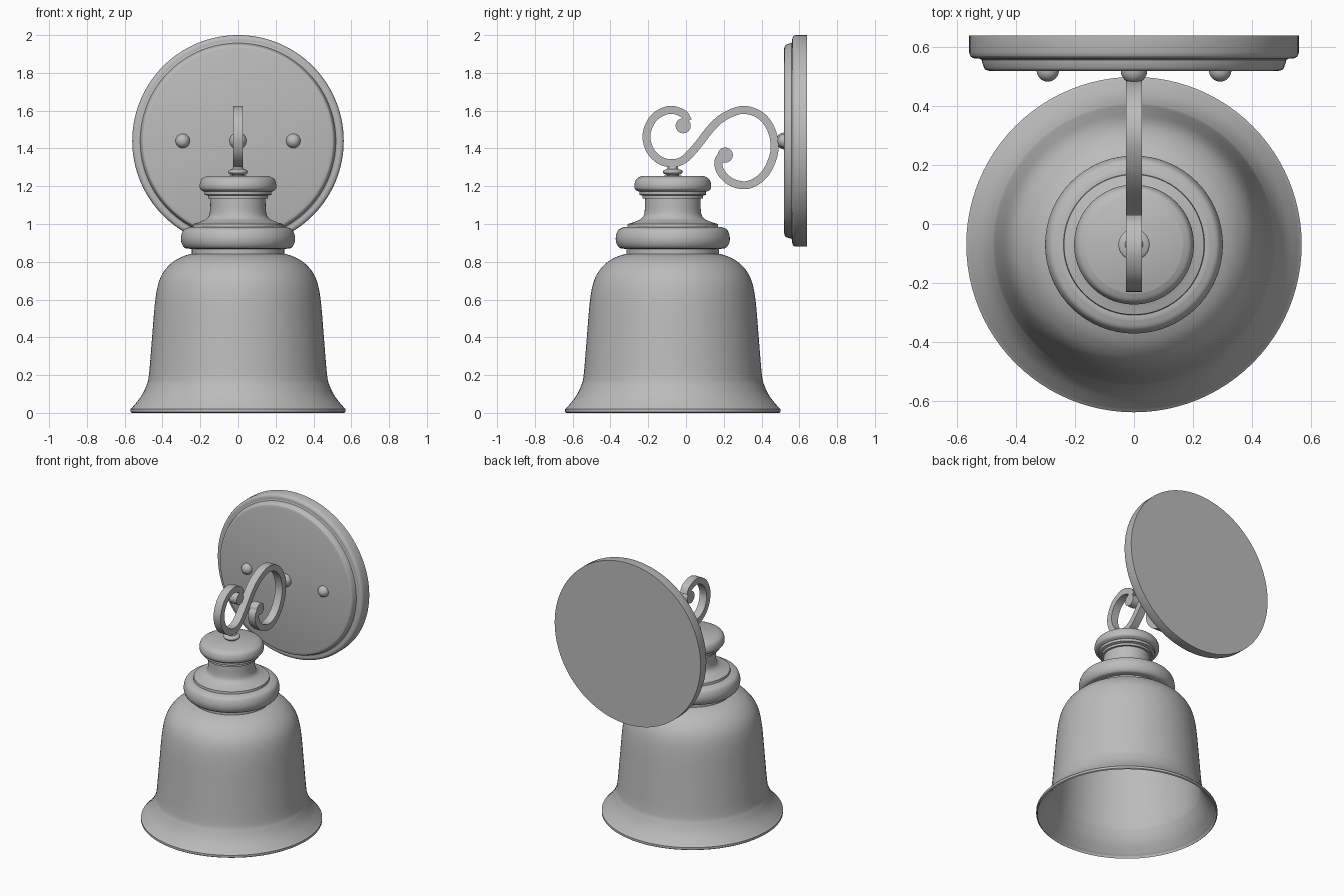
import bpy, bmesh, math
from mathutils import Vector, Matrix

cube = bpy.data.objects.get("Cube")
if cube:
    bpy.data.objects.remove(cube)

grey = bpy.data.materials.new("satin grey metal")
grey.use_nodes = True
GREY = (0.5, 0.5, 0.5, 1)
grey.diffuse_color = GREY
grey.node_tree.nodes["Principled BSDF"].inputs["Base Color"].default_value = GREY

LAMP_Y = -0.07
PLATE_Z = 1.44


def smooth_path(points, steps=6):
    """Catmull-Rom curve through 2D points."""
    p = [Vector(q) for q in points]
    p = [2 * p[0] - p[1]] + p + [2 * p[-1] - p[-2]]
    out = []
    for a, b, c, d in zip(p, p[1:], p[2:], p[3:]):
        for i in range(steps):
            t = i / steps
            out.append(0.5 * (2 * b + (c - a) * t + (2 * a - 5 * b + 4 * c - d) * t * t
                              + (3 * b - a - 3 * c + d) * t ** 3))
    return out + [p[-2]]


def finish(name, bm, angle=35):
    bmesh.ops.recalc_face_normals(bm, faces=bm.faces)
    mesh = bpy.data.meshes.new(name)
    bm.to_mesh(mesh)
    bm.free()
    obj = bpy.data.objects.new(name, mesh)
    bpy.context.collection.objects.link(obj)
    mesh.materials.append(grey)
    bpy.ops.object.select_all(action="DESELECT")
    bpy.context.view_layer.objects.active = obj
    obj.select_set(True)
    bpy.ops.object.shade_smooth_by_angle(angle=math.radians(angle))
    return obj


def lathe(name, profile, matrix, segments=96):
    """Spin a (radius, height) profile around z, then place it."""
    bm = bmesh.new()
    verts = [bm.verts.new((r, 0, z)) for r, z in profile]
    edges = [bm.edges.new(pair) for pair in zip(verts, verts[1:])]
    bmesh.ops.spin(bm, geom=verts + edges, axis=(0, 0, 1), cent=(0, 0, 0),
                   angle=math.tau, steps=segments)
    bmesh.ops.remove_doubles(bm, verts=bm.verts, dist=0.0002)
    bm.transform(matrix)
    return finish(name, bm)


def ball(name, centre, radius, scale=(1, 1, 1)):
    bm = bmesh.new()
    bmesh.ops.create_uvsphere(bm, u_segments=32, v_segments=16, radius=radius)
    bm.transform(Matrix.Translation(centre) @ Matrix.Diagonal((*scale, 1)))
    return finish(name, bm)


on_lamp = Matrix.Translation((0, LAMP_Y, 0))

# Bell shade: outer curve, thin rim, inner curve
outer = smooth_path([(0.25, 0.842), (0.30, 0.825), (0.35, 0.795), (0.395, 0.745), (0.423, 0.68),
                     (0.44, 0.58), (0.455, 0.4), (0.472, 0.2), (0.487, 0.14), (0.515, 0.085),
                     (0.555, 0.035), (0.57, 0.02)])
inner = [Vector((max(r - 0.012, 0), z - 0.006)) for r, z in reversed(outer)]
lathe("bell_shade", [(0, 0.842)] + outer + [(0.57, 0.005), (0.563, 0)] + inner + [(0, 0.836)], on_lamp)

# Fitter: lower collar, rolled ring, waist and rounded cap
ring = smooth_path([(0.25, 0.868), (0.282, 0.874), (0.299, 0.9), (0.301, 0.935),
                    (0.287, 0.97), (0.255, 0.985)])
waist = smooth_path([(0.238, 1.0), (0.2, 1.012), (0.165, 1.03), (0.15, 1.06), (0.146, 1.135)])
cap = smooth_path([(0.182, 1.172), (0.2, 1.185), (0.203, 1.21), (0.192, 1.238), (0.165, 1.254)])
lathe("shade_fitter", [(0, 0.835), (0.245, 0.835), (0.245, 0.868)] + ring + [(0.24, 0.985)]
      + waist + [(0.16, 1.135), (0.16, 1.15), (0.177, 1.155), (0.177, 1.172)] + cap
      + [(0, 1.256)], on_lamp)

# Small finial joining the cap to the scroll
lathe("finial", [(0, 1.25), (0.032, 1.25), (0.032, 1.262)]
      + smooth_path([(0.04, 1.262), (0.052, 1.272), (0.05, 1.283), (0.03, 1.291)])
      + [(0.024, 1.31), (0, 1.31)], on_lamp, 48)

# S-shaped scroll arm: flat bar swept along a curve in the y-z plane
path = smooth_path([(0.012, 1.545), (-0.016, 1.585), (-0.09, 1.604), (-0.17, 1.562),
                    (-0.209, 1.475), (-0.19, 1.39), (-0.135, 1.336), (-0.07, 1.322),
                    (-0.01, 1.342), (0.056, 1.41), (0.14, 1.516), (0.214, 1.575),
                    (0.304, 1.604), (0.394, 1.575), (0.452, 1.498), (0.469, 1.396),
                    (0.437, 1.296), (0.384, 1.234), (0.315, 1.205), (0.236, 1.224),
                    (0.183, 1.277), (0.172, 1.335), (0.2, 1.375)])
bm = bmesh.new()
sections = []
for i, p in enumerate(path):
    along = (path[min(i + 1, len(path) - 1)] - path[max(i - 1, 0)]).normalized()
    side = Vector((-along.y, along.x)) * 0.021
    sections.append([bm.verts.new((x, p.x + s * side.x, p.y + s * side.y))
                     for x, s in ((-0.027, -1), (0.027, -1), (0.027, 1), (-0.027, 1))])
for a, b in zip(sections, sections[1:]):
    for k in range(4):
        n = (k + 1) % 4
        bm.faces.new((a[k], a[n], b[n], b[k]))
bm.faces.new(sections[0])
bm.faces.new(sections[-1])
finish("scroll_arm", bm)

# Rounded curl ends of the scroll
for name, y, z in (("front_curl_end", -0.015, 1.52), ("rear_curl_end", 0.208, 1.365)):
    bm = bmesh.new()
    bmesh.ops.create_cone(bm, cap_ends=True, segments=32, radius1=0.04, radius2=0.04, depth=0.054)
    bm.transform(Matrix.Translation((0, y, z)) @ Matrix.Rotation(math.pi / 2, 4, "Y"))
    finish(name, bm)

# Stepped round wall plate, spun about the y axis
plate_matrix = Matrix.Translation((0, 0.64, PLATE_Z)) @ Matrix.Rotation(math.pi / 2, 4, "X")
lathe("wall_plate", [(0, 0), (0.56, 0), (0.56, 0.058)]
      + smooth_path([(0.56, 0.058), (0.555, 0.07), (0.543, 0.077), (0.525, 0.078)])
      + smooth_path([(0.518, 0.082), (0.513, 0.1), (0.505, 0.115), (0.49, 0.12)])
      + [(0, 0.12)], plate_matrix, 128)

# Knobs on the plate: two screws and the arm mount
for name, x in (("left_screw_knob", 0.293), ("right_screw_knob", -0.293)):
    ball(name, (x, 0.522, PLATE_Z), 0.038)
ball("arm_mount", (0, 0.522, PLATE_Z), 0.045)
